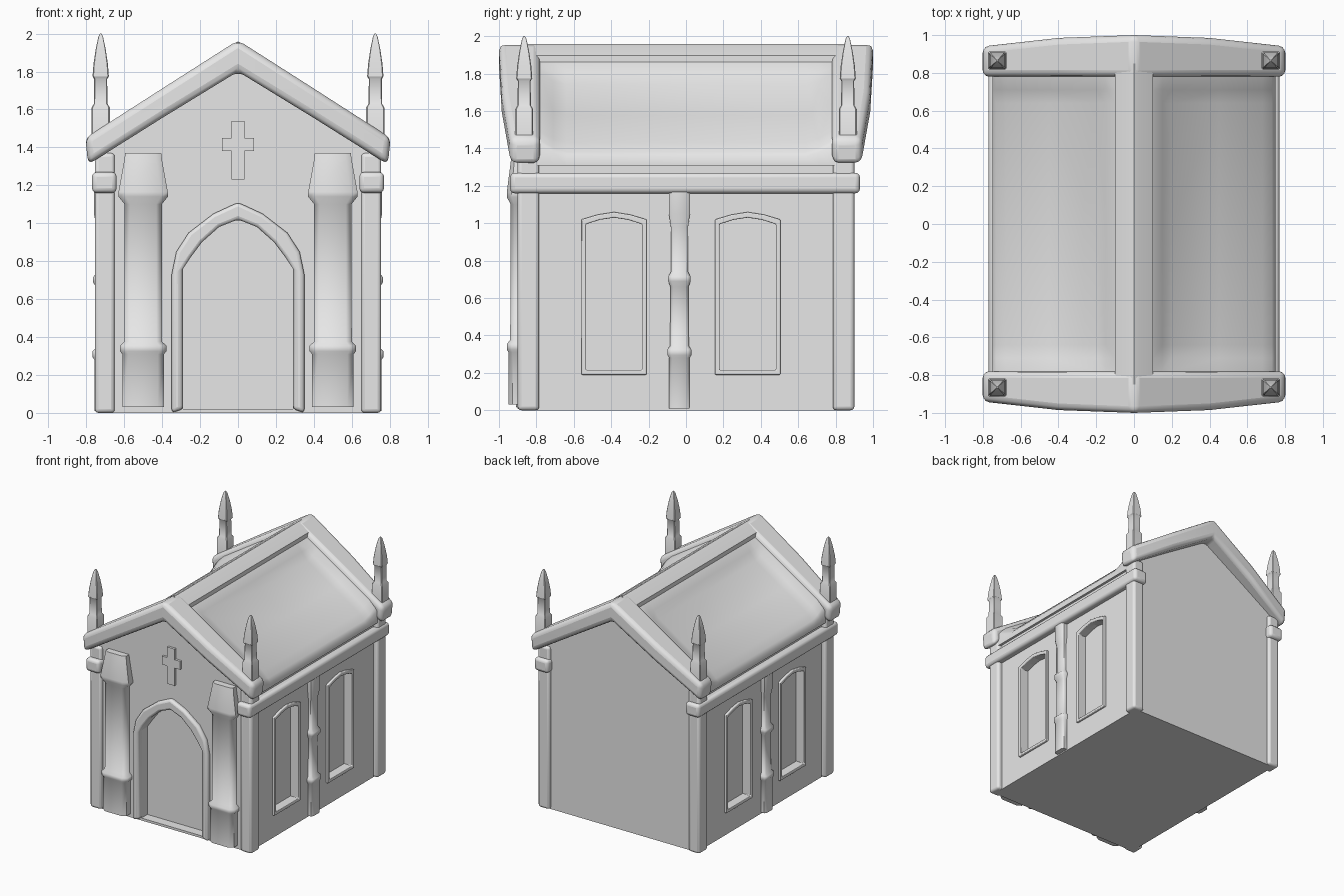
import bpy, bmesh
from math import radians

cube = bpy.data.objects.get("Cube")
if cube:
    bpy.data.objects.remove(cube, do_unlink=True)

stone = bpy.data.materials.new("grey stone")
stone.use_nodes = True
stone.diffuse_color = (0.8, 0.8, 0.8, 1)
stone.node_tree.nodes["Principled BSDF"].inputs["Base Color"].default_value = (0.8, 0.8, 0.8, 1)


def make(name, bm, bevel=0, angle=40):
    """Turn a bmesh into a shaded object, optionally with rounded edges."""
    bmesh.ops.recalc_face_normals(bm, faces=bm.faces)
    mesh = bpy.data.meshes.new(name)
    bm.to_mesh(mesh)
    bm.free()
    mesh.materials.append(stone)
    ob = bpy.data.objects.new(name, mesh)
    bpy.context.collection.objects.link(ob)
    if bevel:
        mod = ob.modifiers.new("rounding", "BEVEL")
        mod.width, mod.segments = bevel, 3
        mod.limit_method, mod.angle_limit = "ANGLE", radians(35)
    bpy.ops.object.select_all(action="DESELECT")
    ob.select_set(True)
    bpy.context.view_layer.objects.active = ob
    if angle:
        bpy.ops.object.shade_smooth_by_angle(angle=radians(angle))
    return ob


def bridge(bm, loops, closed=True):
    """Skin consecutive loops of equal length with quads."""
    for a, b in zip(loops, loops[1:]):
        n = len(a)
        for i in range(n if closed else n - 1):
            j = (i + 1) % n
            bm.faces.new((a[i], a[j], b[j], b[i]))


def prism(name, pts, place, bevel=0, angle=40):
    """Extrude a flat outline; place(u, z, t) maps it into space."""
    bm = bmesh.new()
    loops = [[bm.verts.new(place(u, z, t)) for u, z in pts] for t in (0, 1)]
    bridge(bm, loops)
    for loop in loops:
        bm.faces.new(loop)
    return make(name, bm, bevel, angle)


def strip(name, outer, inner, place, bevel=0, closed=False):
    """Solid band between two outlines: mouldings and roof boards."""
    bm = bmesh.new()
    loops = [[bm.verts.new(place(u, z, t)) for u, z in pts]
             for pts, t in ((outer, 0), (outer, 1), (inner, 1), (inner, 0))]
    bridge(bm, loops + loops[:1], closed)
    if not closed:
        for end in (0, -1):
            bm.faces.new([loop[end] for loop in loops])
    return make(name, bm, bevel)


def box(name, x, y, z, bevel=0.015):
    pts = [(x[0], z[0]), (x[1], z[0]), (x[1], z[1]), (x[0], z[1])]
    return prism(name, pts, lambda u, h, t: (u, y[t], h), bevel)


def loft(name, cx, cy, rings, cut=0.3, angle=50):
    """Stack chamfered rectangles given as (half x, half y, z)."""
    bm = bmesh.new()
    k = 1 - cut
    corners = [(1, -k), (1, k), (k, 1), (-k, 1), (-1, k), (-1, -k), (-k, -1), (k, -1)]
    loops = [[bm.verts.new((cx + a * hx, cy + b * hy, z)) for a, b in corners]
             for hx, hy, z in rings]
    bridge(bm, loops)
    bm.faces.new(loops[0])
    bm.faces.new(loops[-1])
    return make(name, bm, 0, angle)


def mirror(half):
    """Complete an outline that runs from its right end to the centre."""
    return half + [(-u, z) for u, z in reversed(half[:-1])]


WALL, END = 0.715, 0.875

# House body with gable ends
body = prism("walls", mirror([(WALL, 0), (WALL, 1.38), (0, 1.83)]),
             lambda u, z, t: (u, (-END, END)[t], z), 0, 0)

# Outlines of the door and windows
door_out = mirror([(0.35, 0), (0.35, 0.73), (0.325, 0.85), (0.26, 0.95), (0.13, 1.05), (0, 1.11)])
door_in = mirror([(0.29, 0.02), (0.29, 0.76), (0.25, 0.82), (0.19, 0.9), (0.1, 0.98), (0, 1.02)])


def window_outline(cy, half, bottom, spring, top):
    return [(cy + half, bottom), (cy + half, spring), (cy + half / 2, (spring + top) / 2 + 0.006),
            (cy, top), (cy - half / 2, (spring + top) / 2 + 0.006),
            (cy - half, spring), (cy - half, bottom)]


# Cut the door and window recesses
cutters = [prism("door_cutter", door_in, lambda u, z, t: (u, (-1, -END + 0.08)[t], z), 0, 0)]
for s in (-1, 1):
    for cy in (-0.385, 0.33):
        cutters.append(prism("window_cutter", window_outline(cy, 0.15, 0.215, 0.995, 1.03),
                             lambda u, z, t: (s * (1, WALL - 0.06)[t], u, z), 0, 0))
for cutter in cutters:
    bpy.context.view_layer.objects.active = body
    mod = body.modifiers.new("recess", "BOOLEAN")
    mod.operation, mod.solver, mod.object = "DIFFERENCE", "EXACT", cutter
    bpy.ops.object.modifier_apply(modifier=mod.name)
    bpy.data.objects.remove(cutter, do_unlink=True)

# Door moulding
strip("door_arch", door_out, door_in, lambda u, z, t: (u, (-END + 0.03, -END - 0.035)[t], z), 0.02)

# Raised cross on the gable
arms = [(0.035, 1.23), (0.035, 1.38), (0.085, 1.38), (0.085, 1.45), (0.035, 1.45), (0.035, 1.54)]
prism("gable_cross", arms + [(-u, z) for u, z in reversed(arms)],
      lambda u, z, t: (u, (-END + 0.01, -END - 0.02)[t], z), 0, 30)

for s in (-1, 1):
    side = "left" if s > 0 else "right"

    # Window frames
    for cy, where in ((-0.385, "front"), (0.33, "back")):
        strip(f"{side}_{where}_window_frame", window_outline(cy, 0.175, 0.19, 1.02, 1.06),
              window_outline(cy, 0.15, 0.215, 0.995, 1.03),
              lambda u, z, t: (s * (WALL - 0.03, WALL + 0.018)[t], u, z), 0.006, True)

    # Front pilaster: plinth, ring, shaft and flared capital
    loft(f"{side}_front_pilaster", s * 0.5, -END,
         [(0.11, 0.075, 0.03), (0.11, 0.075, 0.31), (0.122, 0.083, 0.325), (0.122, 0.083, 0.355),
          (0.1, 0.065, 0.375), (0.098, 0.062, 1.1), (0.13, 0.083, 1.14), (0.13, 0.083, 1.165),
          (0.1, 0.062, 1.33), (0.095, 0.055, 1.37)])

    # Slim column between the windows
    loft(f"{side}_wall_column", s * WALL, -0.035,
         [(0.042, 0.055, 0.01), (0.042, 0.055, 0.28), (0.052, 0.064, 0.295), (0.052, 0.064, 0.325),
          (0.032, 0.05, 0.345), (0.03, 0.048, 0.66), (0.05, 0.06, 0.69), (0.05, 0.06, 0.715),
          (0.03, 0.046, 0.74), (0.03, 0.046, 0.98), (0.045, 0.056, 1.05), (0.045, 0.056, 1.17)])

    # Cornice under the eaves
    box(f"{side}_cornice", sorted((s * 0.64, s * 0.77)), (-0.94, 0.93), (1.16, 1.27), 0.025)

    for e in (-1, 1):
        where = "back" if e > 0 else "front"
        # Corner post
        box(f"{side}_{where}_corner_post", sorted((s * 0.65, s * 0.755)),
            sorted((e * 0.785, e * 0.9)), (0, 1.37), 0.02)
        # Pinnacle: square foot, narrow stem and pointed tip
        loft(f"{side}_{where}_pinnacle", s * 0.724, e * 0.865,
             [(0.048, 0.048, 1.4), (0.048, 0.048, 1.61), (0.036, 0.036, 1.63), (0.034, 0.034, 1.76),
              (0.043, 0.043, 1.775), (0.038, 0.038, 1.84), (0.026, 0.026, 1.92),
              (0.012, 0.012, 1.985), (0.004, 0.004, 2.0)], 0.12, 35)

    # Sunken roof panel, dipping softly away from its border
    bm = bmesh.new()
    ys = (-0.82, -0.78, -0.71, -0.64, 0, 0.64, 0.71, 0.78, 0.82)
    rows = []
    for x in (0.06, 0.1, 0.15, 0.2, 0.45, 0.68, 0.73, 0.75):
        row = []
        for y in ys:
            edge = min(max(min(x - 0.1, 0.78 - abs(y)) / 0.12, 0), 1)
            dip = 0.035 + 0.06 * edge * edge * (3 - 2 * edge)
            if x > 0.7:
                dip += (x - 0.7) * 0.6
            row.append(bm.verts.new((s * x, y, 1.96 - 0.6375 * x - dip)))
        rows.append(row)
    rows.append([bm.verts.new((s * 0.75, y, 1.31)) for y in ys])
    rows.append([bm.verts.new((s * 0.66, y, 1.345)) for y in ys])
    bridge(bm, rows, False)
    # keep the open surface facing outwards
    panel = make(f"{side}_roof_panel", bm, 0, 50)
    if sum(p.normal.z * p.area for p in panel.data.polygons) < 0:
        panel.data.flip_normals()

# Ridge beam
strip("roof_ridge", [(0.1, 1.896), (0.03, 1.943), (0, 1.958), (-0.03, 1.943), (-0.1, 1.896)],
      [(0.1, 1.76), (0.03, 1.8), (0, 1.82), (-0.03, 1.8), (-0.1, 1.76)],
      lambda u, z, t: (u, (-0.85, 0.85)[t], z))

# Gable boards, bulging outwards towards the ridge
board_out = mirror([(0.805, 1.45), (0.4, 1.71), (0, 1.965)])
board_in = mirror([(0.79, 1.31), (0.4, 1.555), (0, 1.8)])
for e, where in ((-1, "front"), (1, "back")):
    strip(f"{where}_gable_board", board_out, board_in,
          lambda u, z, t: (u, e * (0.78, 1.0 - 0.06 * (u / 0.8) ** 2)[t], z), 0.035)
